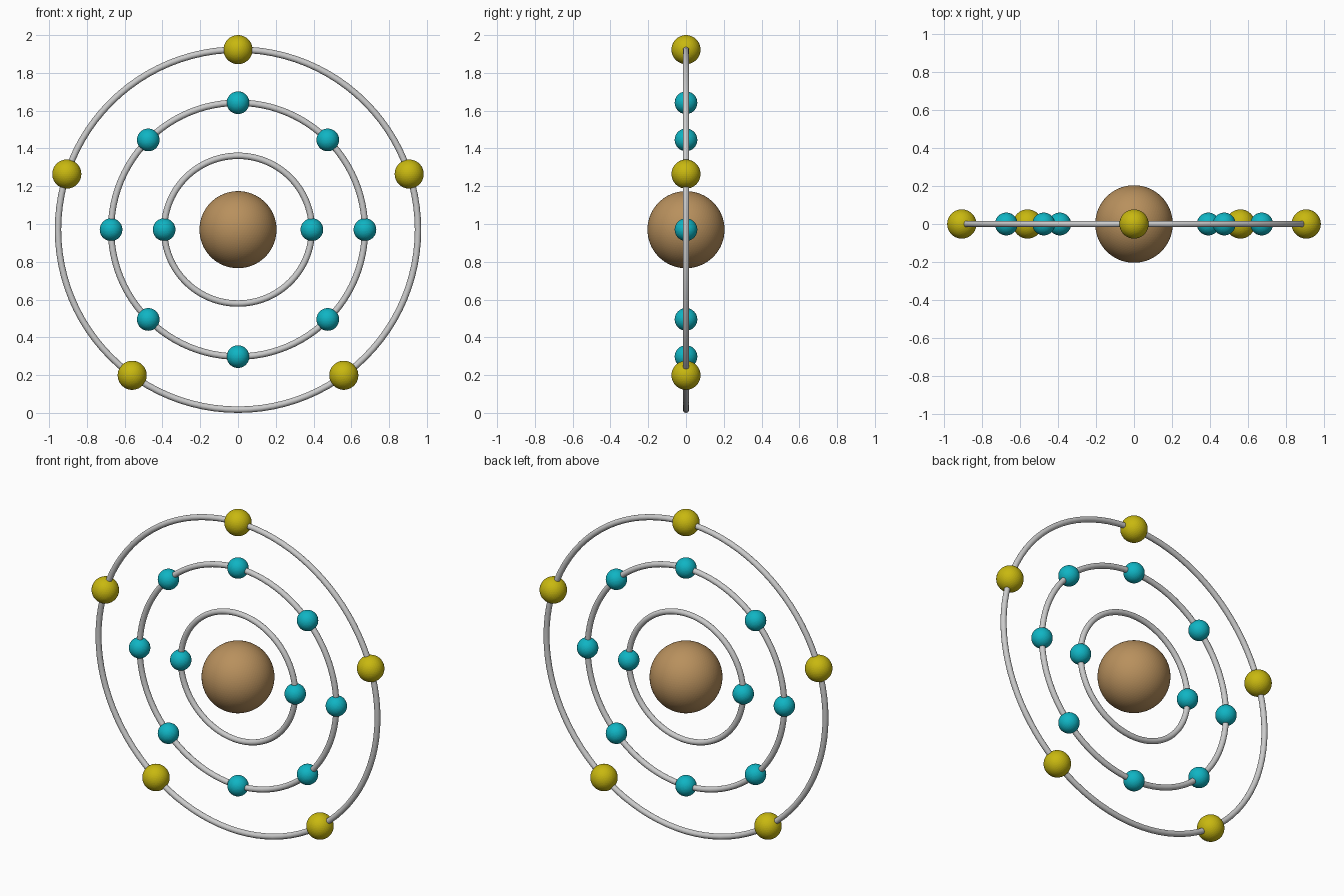
import bpy
from math import sin, cos, pi

if "Cube" in bpy.data.objects:
    bpy.data.objects.remove(bpy.data.objects["Cube"])

CZ = 0.97      # height of the atom's centre
TUBE = 0.017   # ring tube radius


def material(name, rgb):
    m = bpy.data.materials.new(name)
    m.diffuse_color = (*rgb, 1)
    m.use_nodes = True
    m.node_tree.nodes["Principled BSDF"].inputs["Base Color"].default_value = m.diffuse_color
    return m


def ball(name, x, z, r, mat, detail=4):
    bpy.ops.mesh.primitive_ico_sphere_add(subdivisions=detail, radius=r, location=(x, 0, z))
    ob = bpy.context.object
    ob.name = name
    ob.data.materials.append(mat)


def orbit(name, radius, count, start, r, mat):
    # upright ring
    bpy.ops.mesh.primitive_torus_add(major_radius=radius, minor_radius=TUBE,
                                     major_segments=96, minor_segments=16,
                                     location=(0, 0, CZ), rotation=(pi / 2, 0, 0))
    bpy.context.object.name = name + "_ring"
    bpy.ops.object.shade_smooth_by_angle()
    # evenly spaced electrons
    for i in range(count):
        a = start + 2 * pi * i / count
        ball(f"{name}_electron_{i + 1}", radius * cos(a), CZ + radius * sin(a), r, mat)


brown = material("brown", (0.48, 0.28, 0.11))
cyan = material("cyan", (0.005, 0.46, 0.55))
yellow = material("yellow", (0.58, 0.48, 0.005))

# nucleus and its three orbits
ball("nucleus", 0, CZ, 0.204, brown, 5)
orbit("inner", 0.391, 2, 0, 0.06, cyan)
orbit("middle", 0.672, 8, 0, 0.06, cyan)
orbit("outer", 0.953, 5, pi / 2, 0.077, yellow)
